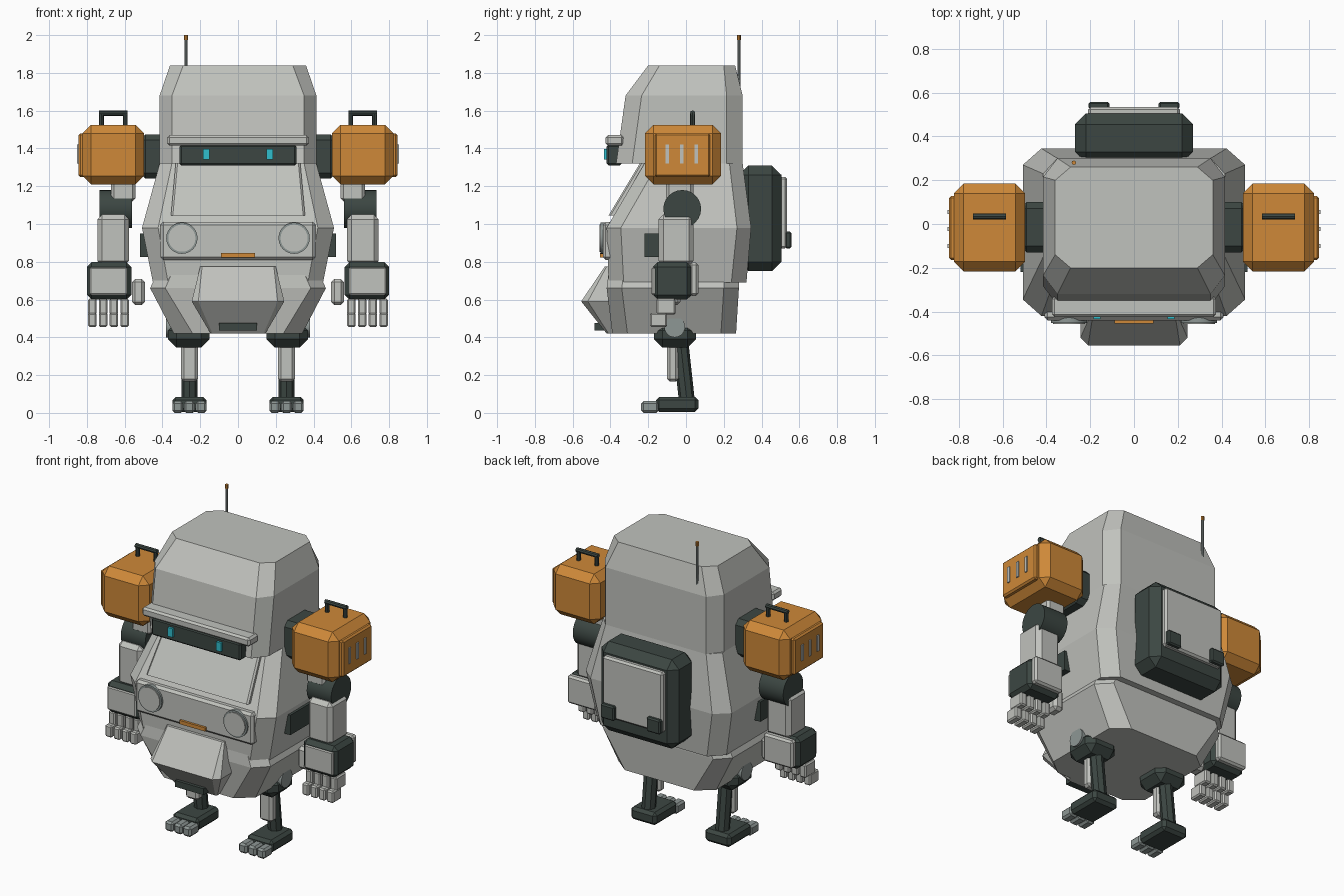
import bpy, bmesh
from mathutils import Vector

if "Cube" in bpy.data.objects:
    bpy.data.objects.remove(bpy.data.objects["Cube"], do_unlink=True)


def material(name, colour):
    mat = bpy.data.materials.new(name)
    mat.use_nodes = True
    mat.diffuse_color = (*colour, 1)
    mat.node_tree.nodes["Principled BSDF"].inputs["Base Color"].default_value = (*colour, 1)
    return mat


shell = material("pale grey shell", (.53, .54, .51))
dark = material("dark green grey", (.045, .062, .055))
orange = material("orange paint", (.62, .25, .04))
metal = material("mid grey metal", (.27, .31, .3))
cyan = material("cyan glow", (.03, .52, .62))


def finish(name, bm, mat, bevel=0):
    bmesh.ops.recalc_face_normals(bm, faces=bm.faces)
    mesh = bpy.data.meshes.new(name)
    bm.to_mesh(mesh)
    bm.free()
    mesh.materials.append(mat)
    obj = bpy.data.objects.new(name, mesh)
    bpy.context.collection.objects.link(obj)
    if bevel:
        mod = obj.modifiers.new("chamfer", "BEVEL")
        mod.width = bevel
        mod.segments = 1
    return obj


def box(name, xs, ys, zs, mat, bevel=0):
    """Box from its extents on each axis."""
    bm = bmesh.new()
    bmesh.ops.create_cube(bm, size=1)
    spans = (xs, ys, zs)
    for v in bm.verts:
        v.co = [(a + b) / 2 + c * (b - a) for (a, b), c in zip(spans, v.co)]
    return finish(name, bm, mat, bevel)


def rod(name, start, end, radius, mat, sides=24):
    """Cylinder between two points."""
    start, end = Vector(start), Vector(end)
    axis = end - start
    bm = bmesh.new()
    bmesh.ops.create_cone(bm, cap_ends=True, segments=sides, radius1=radius,
                          radius2=radius, depth=axis.length)
    turn = axis.to_track_quat("Z", "Y")
    for v in bm.verts:
        v.co = turn @ v.co + (start + end) / 2
    for f in bm.faces:
        f.smooth = len(f.verts) == 4 and sides > 8
    return finish(name, bm, mat)


def loft(name, sections, mat):
    """Stack of chamfered rectangles: height, half width, front, back, cut x, cut y."""
    bm = bmesh.new()
    rings = []
    for z, w, f, b, cx, cy in sections:
        outline = [(w - cx, f), (w, f + cy), (w, b - cy), (w - cx, b)]
        outline += [(-x, y) for x, y in reversed(outline)]
        rings.append([bm.verts.new((x, y, z)) for x, y in outline])
    for low, high in zip(rings, rings[1:]):
        for i in range(len(low)):
            j = (i + 1) % len(low)
            bm.faces.new((low[i], low[j], high[j], high[i]))
    bm.faces.new(rings[0])
    bm.faces.new(rings[-1])
    return finish(name, bm, mat)


# Main shells
loft("head", [(1.32, .415, -.37, .3, .065, .085), (1.68, .415, -.32, .3, .065, .085),
              (1.84, .36, -.2, .26, .07, .06)], shell)
loft("torso", [(.69, .45, -.41, .32, .08, .08), (.98, .508, -.42, .345, .085, .075),
               (1.32, .415, -.22, .3, .065, .07)], shell)
loft("hips", [(.42, .34, -.39, .265, .1, .08), (.66, .465, -.42, .28, .08, .08),
              (.74, .43, -.41, .28, .08, .08)], shell)
loft("jaw_bumper", [(.42, .145, -.42, -.36, .01, .01), (.59, .245, -.555, -.36, .035, .035),
                    (.775, .2, -.43, -.36, .01, .01)], shell)
loft("chest_plate", [(1.045, .355, -.41, -.35, .01, .01),
                     (1.32, .33, -.245, -.2, .01, .01)], shell)

# Face and front details
box("visor", (-.31, .31), (-.42, -.34), (1.31, 1.42), dark, .01)
box("brow", (-.375, .375), (-.425, -.33), (1.415, 1.47), shell, .012)
box("front_panel", (-.41, .41), (-.44, -.38), (.81, 1.01), shell, .015)
box("panel_strip", (-.09, .09), (-.455, -.43), (.823, .846), orange)
box("jaw_slot", (-.1, .1), (-.485, -.43), (.437, .477), dark)

# Backpack
box("backpack", (-.27, .27), (.28, .505), (.75, 1.31), dark, .05)
box("backpack_panel", (-.21, .21), (.49, .535), (.87, 1.25), shell, .012)

# Antenna
rod("antenna", (-.275, .28, 1.68), (-.275, .28, 1.98), .008, metal, 8)
rod("antenna_tip", (-.275, .28, 1.975), (-.275, .28, 2), .01, orange, 8)

for side, s in (("left", 1), ("right", -1)):

    def part(name, xs, ys, zs, mat, bevel=0):
        return box(f"{side}_{name}", sorted(s * x for x in xs), ys, zs, mat, bevel)

    def bar(name, start, end, radius, mat, sides=24):
        flip = Vector((s, 1, 1))
        return rod(f"{side}_{name}", Vector(start) * flip, Vector(end) * flip, radius, mat, sides)

    # Eye, headlight, flank vent and backpack latch
    part("eye", (.152, .185), (-.435, -.41), (1.342, 1.397), cyan)
    bar("headlight_rim", (.297, -.41, .925), (.297, -.452, .925), .083, metal)
    bar("headlight_lens", (.297, -.41, .925), (.297, -.458, .925), .072, shell)
    part("flank_vent", (.47, .518), (-.22, .0), (.825, .95), dark)
    part("backpack_latch", (.112, .208), (.525, .558), (.87, .96), dark, .008)

    # Shoulder
    part("shoulder_joint", (.38, .52), (-.13, .1), (1.24, 1.475), dark, .03)
    part("shoulder", (.497, .823), (-.217, .185), (1.21, 1.525), orange, .045)
    part("shoulder_plate", (.8, .845), (-.165, .128), (1.25, 1.48), orange, .01)
    for i in range(3):
        y = -.1 + i * .077
        part(f"shoulder_slit_{i}", (.84, .852), (y - .009, y + .009), (1.32, 1.42), shell)
    for i, x in enumerate((.597, .723)):
        bar(f"handle_post_{i}", (x, .035, 1.5), (x, .035, 1.59), .013, dark, 8)
    bar("handle_grip", (.585, .035, 1.587), (.735, .035, 1.587), .014, dark, 8)

    # Arm
    part("upper_arm", (.543, .672), (-.105, .04), (1.12, 1.25), shell, .015)
    bar("elbow", (.562, -.02, 1.08), (.732, -.02, 1.08), .1, dark)
    part("forearm", (.577, .745), (-.145, .04), (.78, 1.05), shell, .025)
    part("palm", (.565, .8), (-.175, .03), (.6, .798), dark, .025)
    part("palm_front_plate", (.588, .785), (-.182, -.15), (.625, .77), shell, .006)
    part("palm_back_plate", (.58, .785), (.02, .066), (.62, .795), shell, .012)
    part("thumb", (.492, .562), (-.12, -.03), (.57, .71), shell, .018)
    for i in range(4):
        x = .6 + i * .057
        part(f"finger_base_{i}", (x - .023, x + .023), (-.157, -.055), (.52, .605), shell, .008)
        part(f"finger_tip_{i}", (x - .023, x + .023), (-.19, -.1), (.455, .53), shell, .008)

    # Leg
    part("hip_block", (.15, .37), (-.17, .052), (.345, .48), dark, .045)
    bar("hip_disc", (.3, -.06, .455), (.382, -.06, .455), .055, metal)
    part("shin_guard", (.212, .302), (-.1, -.04), (.165, .39), shell, .015)
    bar("shin_strut", (.257, -.03, .38), (.257, .005, .06), .042, dark, 8)

    # Foot
    part("foot", (.168, .348), (-.16, .065), (.005, .085), dark, .018)
    for i in range(3):
        x = .195 + i * .062
        part(f"toe_{i}", (x - .029, x + .029), (-.237, -.145), (0, .062), metal, .012)
